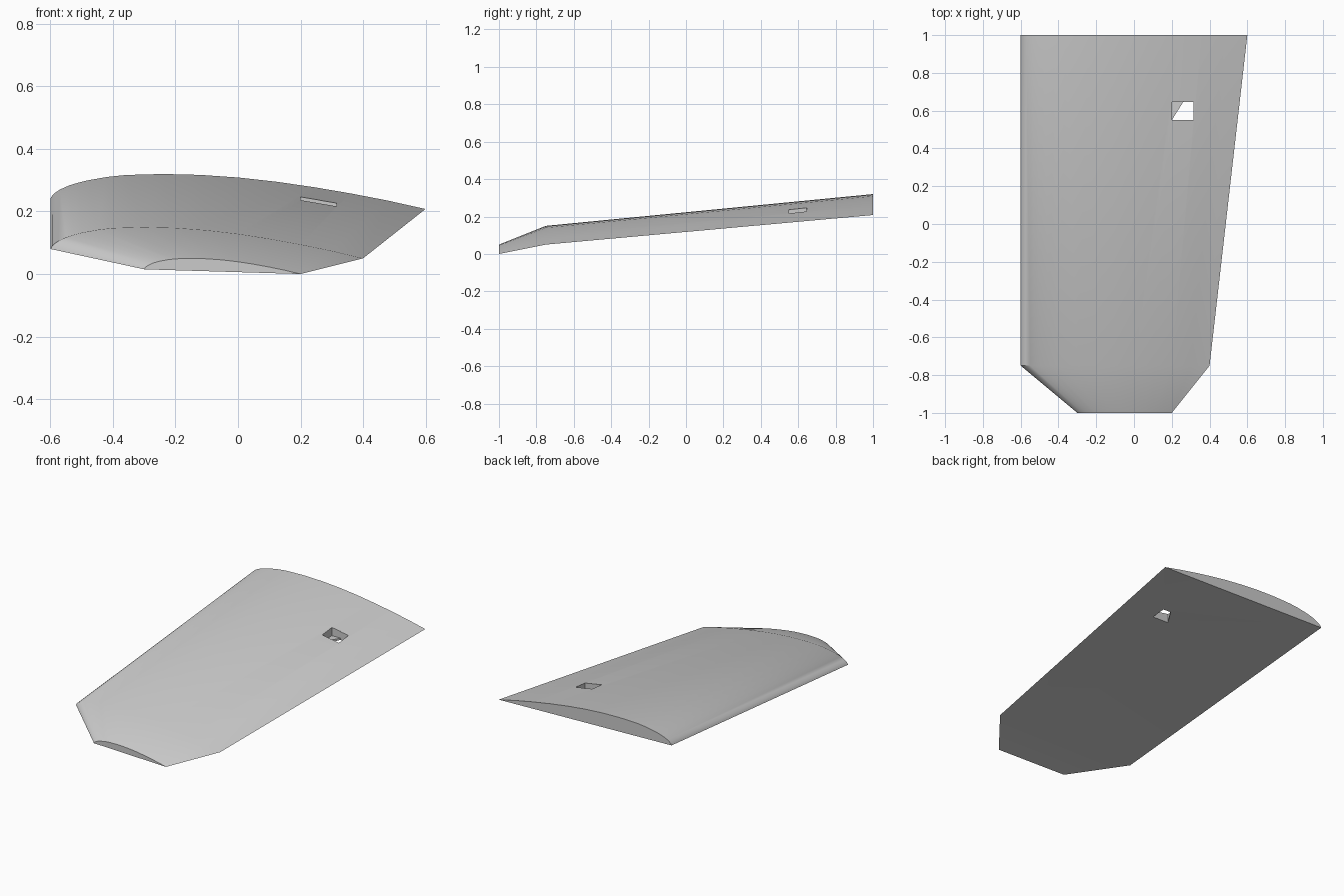
import bpy
import bmesh
import math

cube = bpy.data.objects.get("Cube")
if cube:
    bpy.data.objects.remove(cube, do_unlink=True)

grey = bpy.data.materials.new("plain_grey")
grey.use_nodes = True
colour = (0.6, 0.6, 0.6, 1)
grey.diffuse_color = colour
grey.node_tree.nodes["Principled BSDF"].inputs["Base Color"].default_value = colour


def add_object(name, bm):
    bmesh.ops.recalc_face_normals(bm, faces=bm.faces[:])
    mesh = bpy.data.meshes.new(name)
    bm.to_mesh(mesh)
    bm.free()
    mesh.materials.append(grey)
    obj = bpy.data.objects.new(name, mesh)
    bpy.context.collection.objects.link(obj)
    return obj


def prism(name, outline, low, high):
    """Upright prism over a plan outline, used as a cutter."""
    bm = bmesh.new()
    base = bm.faces.new([bm.verts.new((x, y, low)) for x, y in outline])
    top = bmesh.ops.extrude_face_region(bm, geom=[base])["geom"]
    verts = [v for v in top if isinstance(v, bmesh.types.BMVert)]
    bmesh.ops.translate(bm, verts=verts, vec=(0, 0, high - low))
    obj = add_object(name, bm)
    obj.hide_render = True
    obj.hide_viewport = True
    obj.display_type = 'WIRE'
    return obj


# Cambered upper profile: chord fraction, height relative to full thickness
PROFILE = [(0, .30), (.005, .39), (.0125, .466), (.025, .556), (.05, .675),
           (.075, .756), (.1, .82), (.15, .914), (.2, .971), (.3, 1), (.4, .974),
           (.5, .9), (.6, .782), (.7, .628), (.8, .446), (.9, .239), (1, 0)]

# Stations: y, leading edge x, trailing edge x, base z, thickness
STATIONS = [(1, -.6, .6, .208, .112), (-.75, -.6, .4, .05, .10), (-1, -.3, .2, 0, .05)]

# Wing panel lofted through the stations
bm = bmesh.new()
rings = []
for y, lead, trail, base, thick in STATIONS:
    rings.append([bm.verts.new((lead + (trail - lead) * c, y, base + thick * h))
                  for c, h in PROFILE])
for a, b in zip(rings, rings[1:]):
    for i in range(len(a)):
        j = (i + 1) % len(a)
        bm.faces.new((a[i], a[j], b[j], b[i]))
bm.faces.new(rings[0])
bm.faces.new(rings[-1])
wing = add_object("wing_panel", bm)

# Small opening through the skins, with a thin corner web left at the bottom
cutters = [
    prism("opening_cutter", [(.2, .55), (.315, .55), (.315, .645), (.26, .645)], -.2, .6),
    prism("corner_cutter", [(.2, .55), (.262, .648), (.2, .645)], .195, .6),
]
for cutter in cutters:
    mod = wing.modifiers.new(cutter.name, 'BOOLEAN')
    mod.operation = 'DIFFERENCE'
    mod.solver = 'EXACT'
    mod.object = cutter

# Smooth skin with crisp edges
bpy.ops.object.select_all(action='DESELECT')
bpy.context.view_layer.objects.active = wing
wing.select_set(True)
for mod in list(wing.modifiers):
    bpy.ops.object.modifier_apply(modifier=mod.name)
for cutter in cutters:
    bpy.data.objects.remove(cutter, do_unlink=True)
bpy.ops.object.shade_smooth_by_angle(angle=math.radians(30))
